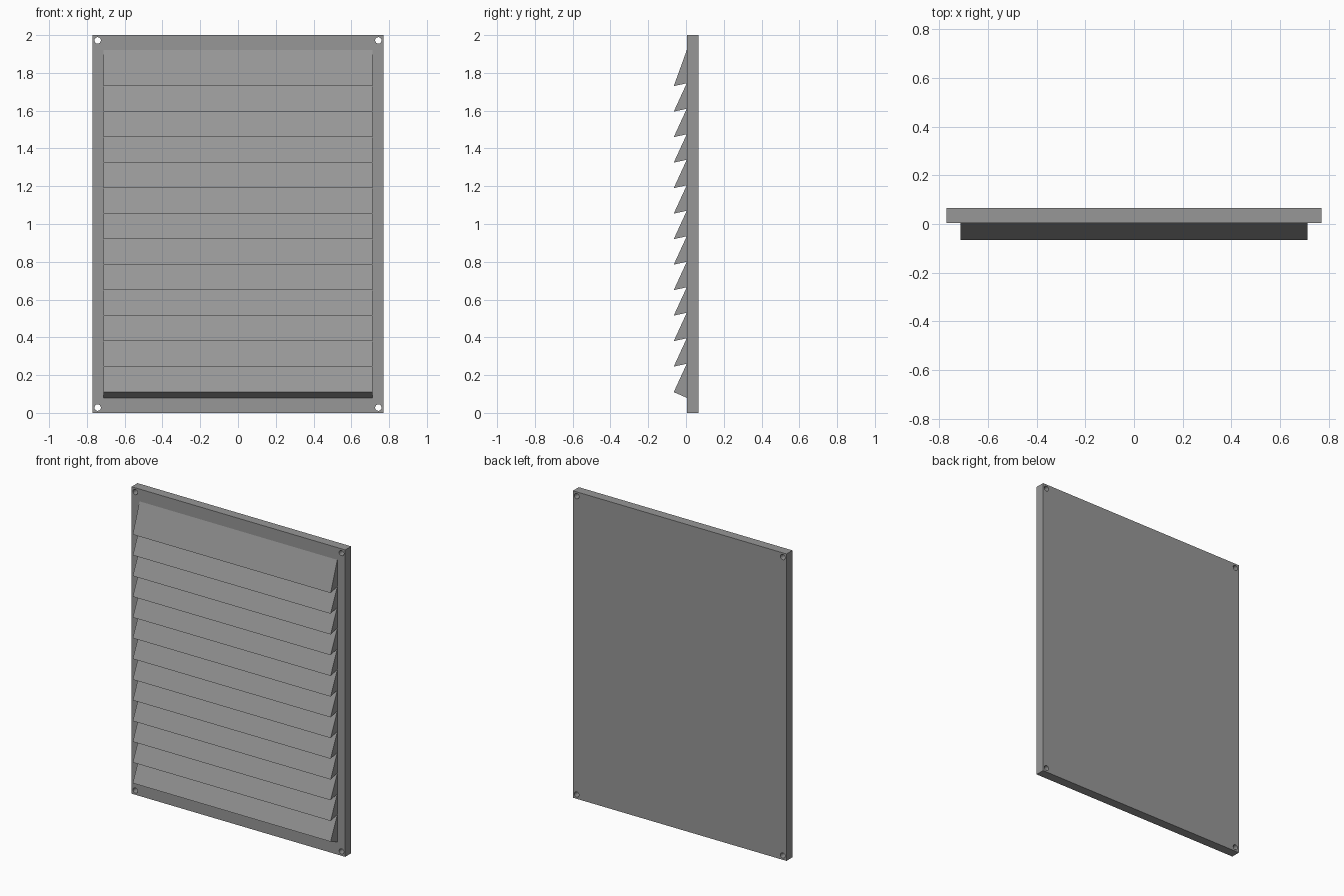
import bpy
import bmesh
from mathutils import Matrix, Vector

cube = bpy.data.objects.get("Cube")
if cube:
    bpy.data.objects.remove(cube, do_unlink=True)

# Single painted-metal grey
grey = bpy.data.materials.new("mid_grey")
grey.use_nodes = True
colour = (0.31, 0.31, 0.31, 1)
grey.diffuse_color = colour
grey.node_tree.nodes["Principled BSDF"].inputs["Base Color"].default_value = colour

HALF_W, HEIGHT = 0.77, 2.0
FRONT, BACK, TIP = 0.004, 0.065, -0.065
SLAT_HALF_W, SLATS, PITCH = 0.713, 13, 0.135


def make_object(name, bm):
    bmesh.ops.recalc_face_normals(bm, faces=bm.faces)
    mesh = bpy.data.meshes.new(name)
    bm.to_mesh(mesh)
    bm.free()
    mesh.materials.append(grey)
    obj = bpy.data.objects.new(name, mesh)
    bpy.context.collection.objects.link(obj)
    return obj


# Backing panel
bm = bmesh.new()
size = Vector((2 * HALF_W, BACK - FRONT, HEIGHT))
centre = Vector((0, (BACK + FRONT) / 2, HEIGHT / 2))
bmesh.ops.create_cube(bm, size=1, matrix=Matrix.LocRotScale(centre, None, size))
panel = make_object("backing_panel", bm)

# Corner screw holes
bm = bmesh.new()
for x in (-0.743, 0.743):
    for z in (0.028, HEIGHT - 0.028):
        place = Matrix.Translation((x, centre.y, z)) @ Matrix.Rotation(1.5707963, 4, "X")
        bmesh.ops.create_cone(bm, cap_ends=True, segments=24, radius1=0.017,
                              radius2=0.017, depth=0.2, matrix=place)
cutter = make_object("screw_hole_cutter", bm)
cutter.hide_render = True
cutter.hide_viewport = True
holes = panel.modifiers.new("screw_holes", "BOOLEAN")
holes.operation = "DIFFERENCE"
holes.solver = "EXACT"
holes.object = cutter

# Louvre bank: sawtooth side profile, extruded across the width
profile = [(FRONT, 1.92)]
for i in range(SLATS):
    tip_z = 1.73 - i * PITCH
    last = i == SLATS - 1
    profile.append((TIP, tip_z))
    profile.append((FRONT, 0.08 if last else tip_z + 0.015))

bm = bmesh.new()
left = [bm.verts.new((SLAT_HALF_W, y, z)) for y, z in profile]
right = [bm.verts.new((-SLAT_HALF_W, y, z)) for y, z in profile]
for i in range(len(profile) - 1):
    bm.faces.new((left[i], left[i + 1], right[i + 1], right[i]))
# Triangular slat ends
for side in (left, right):
    for i in range(0, len(side) - 1, 2):
        bm.faces.new(side[i:i + 3])
make_object("louvre_slats", bm)
